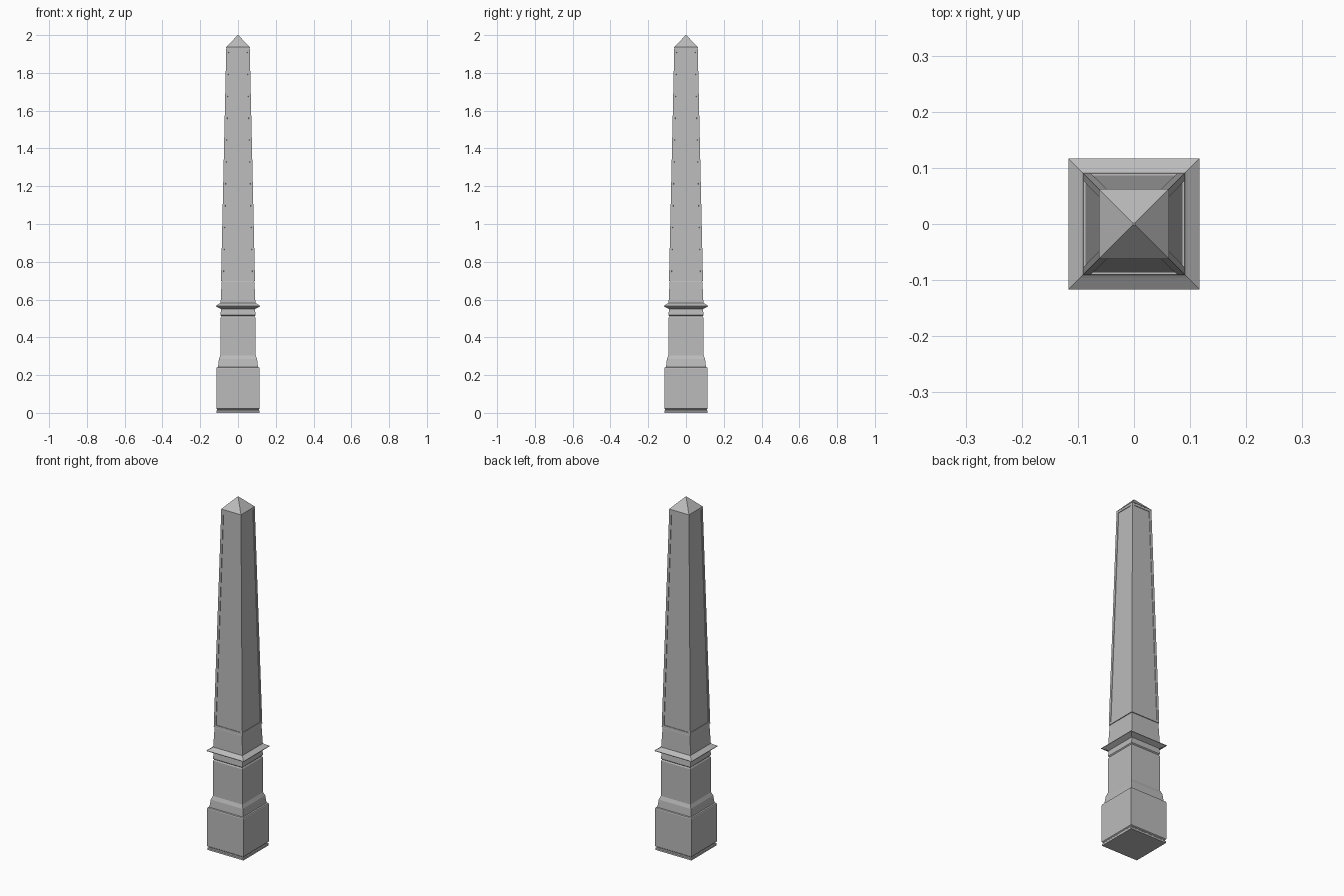
import bpy, bmesh
from mathutils import Vector

if "Cube" in bpy.data.objects:
    bpy.data.objects.remove(bpy.data.objects["Cube"])

stone = bpy.data.materials.new("grey_stone")
stone.diffuse_color = (0.5, 0.5, 0.5, 1)
stone.use_nodes = True
stone.node_tree.nodes["Principled BSDF"].inputs["Base Color"].default_value = stone.diffuse_color


def finish(name, bm):
    bmesh.ops.recalc_face_normals(bm, faces=bm.faces)
    me = bpy.data.meshes.new(name)
    bm.to_mesh(me)
    bm.free()
    me.materials.append(stone)
    ob = bpy.data.objects.new(name, me)
    bpy.context.collection.objects.link(ob)
    return ob


def square_loft(bm, profile):
    """Stack square rings of (half width, height), closed at both ends."""
    rings = []
    for r, z in profile:
        rings.append([bm.verts.new((x * r, y * r, z))
                      for x, y in ((-1, -1), (1, -1), (1, 1), (-1, 1))])
    for a, b in zip(rings, rings[1:]):
        for i in range(4):
            j = (i + 1) % 4
            bm.faces.new((a[i], a[j], b[j], b[i]))
    bm.faces.new(rings[0])
    bm.faces.new(rings[-1])


# Plinth, pedestal and moulded collar
bm = bmesh.new()
square_loft(bm, [
    (.114, 0), (.114, .010), (.110, .014), (.110, .018), (.115, .022),
    (.115, .235), (.113, .240), (.106, .242), (.101, .285), (.093, .305),
    (.092, .505), (.088, .512), (.093, .517), (.090, .550), (.117, .563),
    (.117, .566), (.096, .580), (.092, .583), (.087, .692), (.085, .700)])
finish("pedestal", bm)

# Tapered shaft with a shallow recessed panel on each side
bm = bmesh.new()
z0, z1, r0, r1 = .697, 1.935, .090, .062
square_loft(bm, [(r0, z0), (r1, z1)])
bm.normal_update()
sides = [f for f in bm.faces if abs(f.normal.z) < .5]
bmesh.ops.inset_individual(bm, faces=sides, thickness=.019, depth=0)
for f in sides:
    bm.normal_update()
    n = f.normal.copy()
    bmesh.ops.inset_individual(bm, faces=[f], thickness=.0002, depth=-.003)
finish("shaft", bm)

# Pyramid cap
bm = bmesh.new()
square_loft(bm, [(.0625, 1.932), (.0625, 1.936), (.0015, 2.0)])
finish("pyramid_cap", bm)
